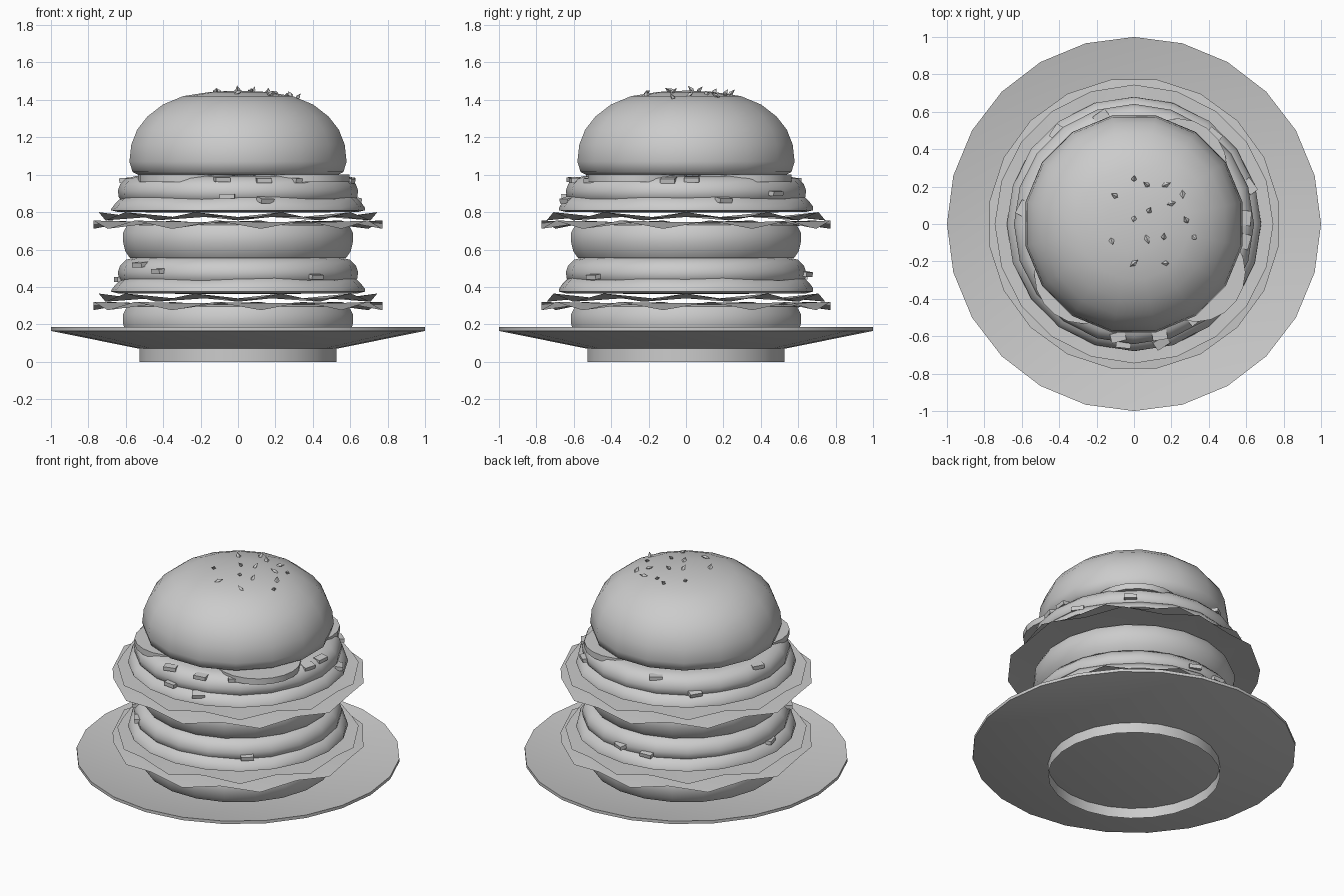
import bpy, bmesh, math, random
from mathutils import Matrix, Vector

random.seed(4)
scene_cube = bpy.data.objects.get("Cube")
if scene_cube:
    bpy.data.objects.remove(scene_cube, do_unlink=True)

grey = bpy.data.materials.new("plain_grey")
grey.use_nodes = True
GREY = (0.6, 0.6, 0.6, 1)
grey.diffuse_color = GREY
grey.node_tree.nodes["Principled BSDF"].inputs["Base Color"].default_value = GREY


def finish(name, bm, angle=None):
    """Turn a bmesh into a named object, smooth below the given angle."""
    if "lettuce" in name:
        bm.normal_update()
        bmesh.ops.reverse_faces(bm, faces=[f for f in bm.faces if f.normal.z < 0])
    else:
        bmesh.ops.recalc_face_normals(bm, faces=bm.faces)
    mesh = bpy.data.meshes.new(name)
    bm.to_mesh(mesh)
    bm.free()
    mesh.materials.append(grey)
    obj = bpy.data.objects.new(name, mesh)
    bpy.context.collection.objects.link(obj)
    if angle:
        bpy.ops.object.select_all(action='DESELECT')
        obj.select_set(True)
        bpy.context.view_layer.objects.active = obj
        bpy.ops.object.shade_smooth_by_angle(angle=math.radians(angle))
    return obj


def lathe(name, profile, sides, half_turn=False, wave=None, angle=40, lift=0):
    """Spin (radius, height) points; wave(ring, side) adds an offset to them."""
    bm = bmesh.new()
    rings = []
    for j, (r, z) in enumerate(profile):
        if r == 0:
            rings.append([bm.verts.new((0, 0, z + lift))] * sides)
            continue
        ring = []
        for i in range(sides):
            a = math.tau * (i + 0.5 * half_turn) / sides
            dr, dz = wave(j, i) if wave else (0, 0)
            ring.append(bm.verts.new(((r + dr) * math.cos(a), (r + dr) * math.sin(a), z + dz + lift)))
        rings.append(ring)
    for low, high in zip(rings, rings[1:]):
        for i in range(sides):
            k = (i + 1) % sides
            corners = list(dict.fromkeys((low[i], low[k], high[k], high[i])))
            bm.faces.new(corners)
    return finish(name, bm, angle)


# Plate: dished top, sloping underside, open foot ring
lathe("plate", [(0, 0.07), (0.53, 0.07), (1, 0.165), (1, 0.185), (0.53, 0.09), (0, 0.09)], 24, angle=20)
lathe("plate_foot", [(0.532, 0), (0.532, 0.07)], 24, True)

# One filled layer, stacked twice
BUN = [(0, 0.555), (0.585, 0.555), (0.61, 0.59), (0.622, 0.64), (0.622, 0.69),
       (0.6, 0.73), (0.56, 0.742), (0, 0.742)]
PATTY = [(0, 0.85), (0.61, 0.85), (0.638, 0.88), (0.642, 0.915), (0.63, 0.95),
         (0.6, 0.98), (0.55, 0.992), (0, 0.992)]
CHEESE = [(0, 0.797), (0.64, 0.8), (0.68, 0.81), (0.678, 0.825), (0.66, 0.85), (0.635, 0.875), (0.59, 0.885)]


def zigzag(j, i):
    return (0, 0.022 * (-1) ** i) if j == 0 else (0, 0)


def melt(j, i):
    return (0.004 * math.sin(i * 2.5), 0.008 * math.sin(i * 1.7)) if j > 2 else (0, 0)


for level, lift in (("lower", -0.435), ("upper", 0)):
    lathe(level + "_bun_slice", BUN, 20, True, lift=lift)
    lathe(level + "_lettuce_outer", [(0.782, 0.733), (0.58, 0.748), (0, 0.748)], 20, True, zigzag, 25, lift)
    lathe(level + "_lettuce_inner", [(0.745, 0.778), (0.58, 0.774), (0, 0.774)], 20, False, zigzag, 25, lift)
    lathe(level + "_cheese", CHEESE, 20, False, melt, 50, lift)
    lathe(level + "_patty", PATTY, 20, lift=lift)

# Three round slices under the top bun
for n, (deg, reach) in enumerate([(-38, 0.42), (52, 0.38), (225, 0.38)]):
    a = math.radians(deg)
    disc = lathe("round_slice_%d" % (n + 1), [(0, 0.96), (0.265, 0.96), (0.265, 1), (0, 1)], 20)
    disc.location = (reach * math.cos(a), reach * math.sin(a), 0)

# Top bun
TOP = [(0, 0.995), (0.54, 0.998), (0.575, 1.015), (0.592, 1.07), (0.582, 1.16), (0.55, 1.24),
       (0.495, 1.31), (0.41, 1.375), (0.3, 1.42), (0.15, 1.443), (0, 1.45)]
lathe("top_bun", TOP, 16, True, angle=50)


def bun_height(r):
    """Height of the top bun's crown at a radius."""
    crown = TOP[:4:-1]
    for (r0, z0), (r1, z1) in zip(crown, crown[1:]):
        if r <= r1:
            return z0 + (z1 - z0) * (r - r0) / (r1 - r0)
    return crown[-1][1]


# Sesame seeds: small angular grains scattered on the crown
SEEDS = [(0, .24), (.07, .21), (.17, .21), (-.1, .15), (.26, .16), (.2, .11), (.08, .07), (0, .03),
         (.28, .02), (-.12, -.09), (.07, -.08), (.16, -.07), (.32, -.07), (0, -.21), (.17, -.21)]
bm = bmesh.new()
for x, y in SEEDS:
    spot = Vector((x, y, bun_height(math.hypot(x, y)) + 0.005))
    turn = Matrix.Rotation(random.uniform(0, math.tau), 4, 'Z') @ Matrix.Rotation(random.uniform(-1, 1), 4, 'Y')
    bmesh.ops.create_uvsphere(bm, u_segments=4, v_segments=2, radius=1,
                              matrix=Matrix.Translation(spot) @ turn @ Matrix.Diagonal((0.03, 0.015, 0.012, 1)))
finish("sesame_seeds", bm)

# Chopped bits: (angle, radius, height)
BITS = [(-95, .64, .885), (-77, .65, .865), (48, .64, .9), (18, .65, .865), (130, .64, .89),
        (-50, .64, .455), (-146, .63, .52), (-132, .63, .485), (180, .63, .44), (86, .64, .47), (103, .64, .455),
        (-133, .61, .98), (-98, .61, .975), (-77, .61, .97), (-57, .6, .97), (-9, .6, .97), (3, .6, .975),
        (107, .6, .97), (172, .6, .97)]
bm = bmesh.new()
for deg, r, z in BITS:
    a = math.radians(deg)
    place = Matrix.Translation((r * math.cos(a), r * math.sin(a), z))
    turn = Matrix.Rotation(a + random.uniform(-0.4, 0.4), 4, 'Z') @ Matrix.Rotation(random.uniform(0, 0.3), 4, 'Y')
    bmesh.ops.create_cube(bm, size=1, matrix=place @ turn @ Matrix.Diagonal((0.05, 0.08, 0.025, 1)))
finish("chopped_bits", bm)
